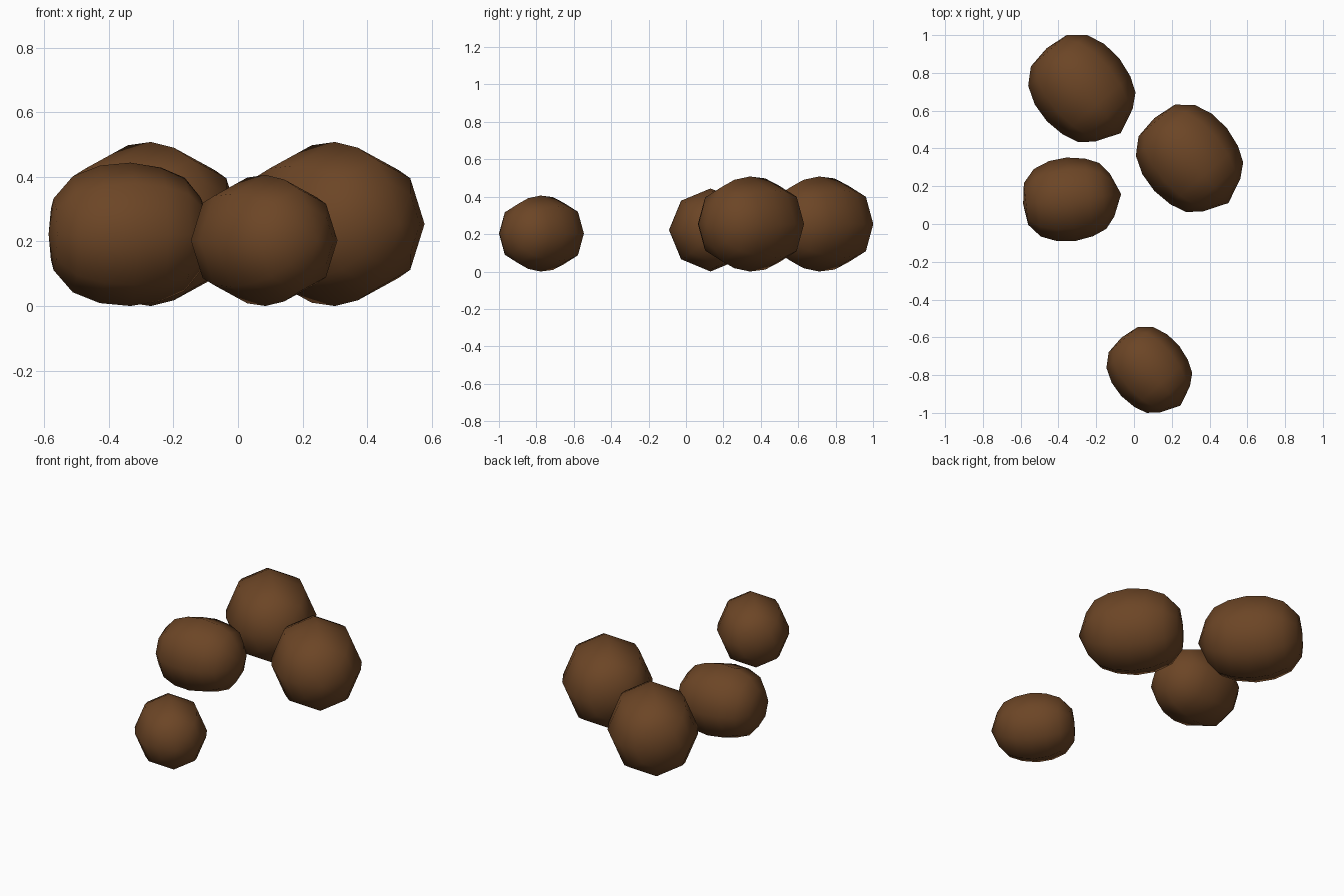
import bpy, bmesh, math

if "Cube" in bpy.data.objects:
    bpy.data.objects.remove(bpy.data.objects["Cube"])

# One brown for every nut
brown = bpy.data.materials.new("warm_brown")
brown.diffuse_color = (0.150, 0.060, 0.019, 1)
brown.use_nodes = True
brown.node_tree.nodes["Principled BSDF"].inputs["Base Color"].default_value = brown.diffuse_color

# Egg-like profile along local x: (distance along axis, radius), for unit radius
REAR, FRONT = -1.15, 1.20
RINGS = [(-1.08, 0.50), (-0.81, 0.81), (-0.43, 0.96), (0.0, 1.0),
         (0.43, 0.93), (0.76, 0.79), (0.98, 0.52)]
SIDES = 8


def nut(name, x, y, radius, heading):
    """Eight-sided lathed nut lying on the ground, pointed end along heading."""
    bm = bmesh.new()
    loops = []
    for along, r in RINGS:
        loops.append([bm.verts.new((along, r * math.cos(k * math.tau / SIDES),
                                    r * math.sin(k * math.tau / SIDES)))
                      for k in range(SIDES)])
    rear, front = bm.verts.new((REAR, 0, 0)), bm.verts.new((FRONT, 0, 0))
    for k in range(SIDES):
        n = (k + 1) % SIDES
        for a, b in zip(loops, loops[1:]):
            bm.faces.new((a[k], a[n], b[n], b[k]))
        bm.faces.new((rear, loops[0][n], loops[0][k]))
        bm.faces.new((front, loops[-1][k], loops[-1][n]))
    bmesh.ops.recalc_face_normals(bm, faces=bm.faces)
    for f in bm.faces:
        f.smooth = True
    mesh = bpy.data.meshes.new(name)
    bm.to_mesh(mesh)
    bm.free()
    mesh.materials.append(brown)
    ob = bpy.data.objects.new(name, mesh)
    ob.location = (x, y, radius)
    ob.scale = (radius,) * 3
    ob.rotation_euler.z = math.radians(heading)
    bpy.context.collection.objects.link(ob)


# Four scattered nuts
nut("nut_back", -0.27, 0.711, 0.254, -49)
nut("nut_right", 0.30, 0.341, 0.254, -49)
nut("nut_left", -0.333, 0.131, 0.222, 6)
nut("nut_front", 0.086, -0.778, 0.203, -49)
